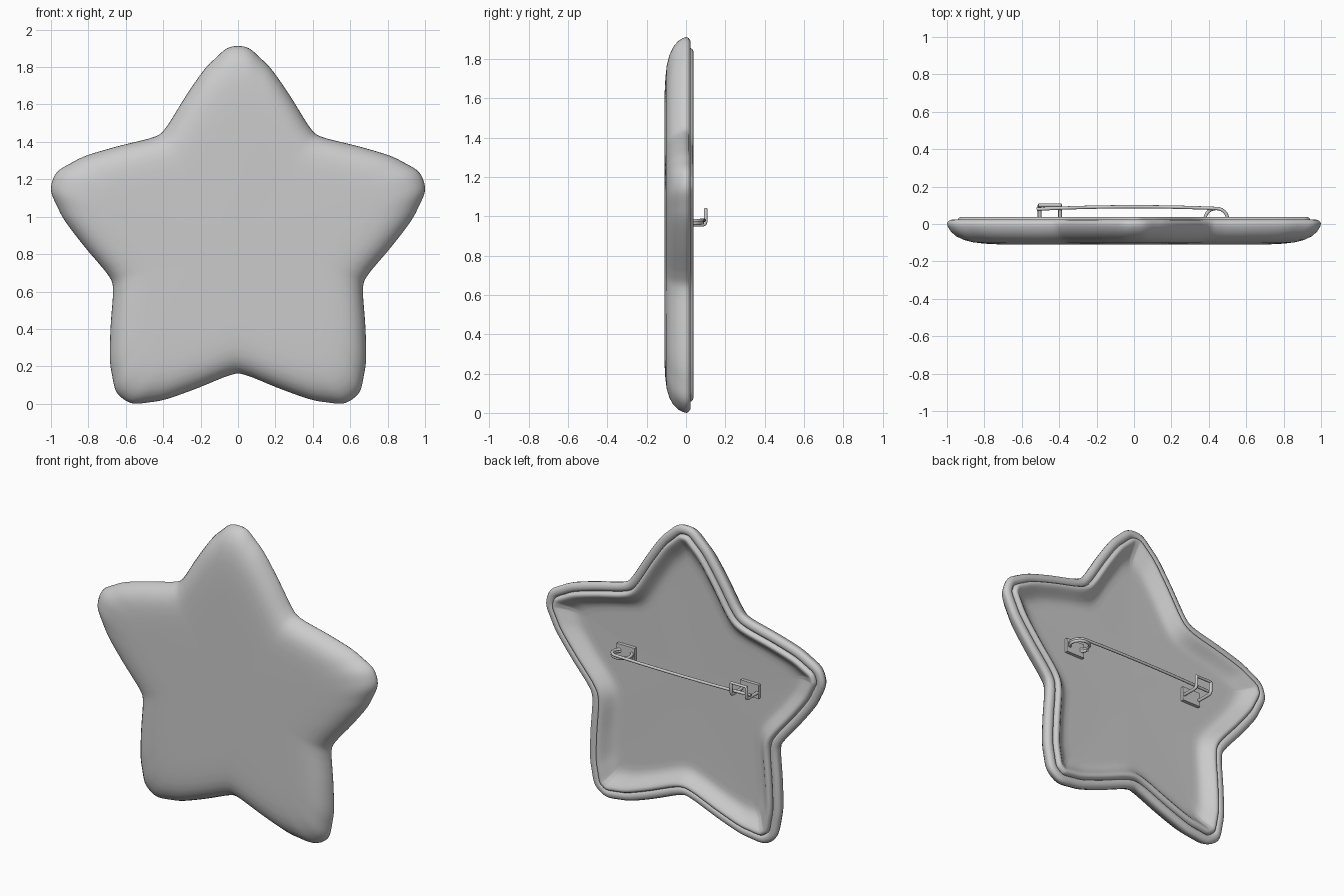
import bpy, bmesh, math
from mathutils import Vector

if "Cube" in bpy.data.objects:
    bpy.data.objects.remove(bpy.data.objects["Cube"])

# Half of one star arm: (sideways, distance from centre), tip to notch
HALF = [(0, 1.053), (0.06, 1.04), (0.122, 0.987), (0.188, 0.918),
        (0.28, 0.785), (0.345, 0.68), (0.38, 0.625), (0.42, 0.578)]
CZ = 0.87


def spline(pts, steps):
    out, n = [], len(pts)
    for i in range(n):
        a, b, c, d = (pts[(i + k) % n] for k in (-1, 0, 1, 2))
        for s in range(steps):
            t = s / steps
            out.append(0.5 * (2 * b + (c - a) * t + (2 * a - 5 * b + 4 * c - d) * t * t
                              + (3 * b - a - 3 * c + d) * t ** 3))
    return out


def star_outline():
    arm = [(-x, r) for x, r in HALF[:0:-1]] + HALF[:-1]
    pts = []
    for k in range(5):
        a = -k * math.tau / 5
        for x, r in arm:
            pts.append(Vector((x * math.cos(a) - r * math.sin(a),
                               x * math.sin(a) + r * math.cos(a))))
    pts = spline(pts, 4)
    w = max(p.x for p in pts)
    return [p / w for p in pts]


OUT = star_outline()
N = len(OUT)
BASE = -min(p.y for p in OUT)
INWARD = []
for i in range(N):
    t = (OUT[(i + 1) % N] - OUT[i - 1]).normalized()
    INWARD.append(Vector((t.y, -t.x)))


def finish(ob, angle):
    bpy.ops.object.select_all(action='DESELECT')
    ob.select_set(True)
    bpy.context.view_layer.objects.active = ob
    bpy.ops.object.shade_smooth_by_angle(angle=math.radians(angle))


def star_loft(name, rings):
    """Skin star rings (scale, inset, y); cap both ends."""
    bm = bmesh.new()
    loops = []
    for k, d, y in rings:
        loops.append([bm.verts.new((p.x * k + n.x * d, y, p.y * k + n.y * d + BASE))
                      for p, n in zip(OUT, INWARD)])
    for a, b in zip(loops, loops[1:]):
        for i in range(N):
            j = (i + 1) % N
            bm.faces.new((a[i], a[j], b[j], b[i]))
    for ring, y in ((loops[0], rings[0][2]), (loops[-1], rings[-1][2])):
        c = bm.verts.new((0, y, BASE))
        for i in range(N):
            bm.faces.new((ring[i], ring[(i + 1) % N], c))
    bmesh.ops.recalc_face_normals(bm, faces=bm.faces)
    me = bpy.data.meshes.new(name)
    bm.to_mesh(me)
    bm.free()
    ob = bpy.data.objects.new(name, me)
    bpy.context.collection.objects.link(ob)
    finish(ob, 50)


# Badge body: flat front, rounded edge, rolled rim, inner bead, dished back
star_loft("badge_shell", [
    (0.60, 0, -0.11), (0.72, 0, -0.109), (0.80, 0, -0.105), (0.86, 0, -0.098),
    (0.91, 0, -0.085), (0.95, 0, -0.066), (0.98, 0, -0.04), (0.995, 0, -0.015),
    (1, 0, 0.003), (1, 0.006, 0.014), (1, 0.018, 0.022), (1, 0.034, 0.024),
    (1, 0.048, 0.019), (1, 0.055, 0.010),
    (1, 0.056, 0.022), (1, 0.063, 0.033), (1, 0.073, 0.037), (1, 0.084, 0.034),
    (0.99, 0.09, 0.024), (0.965, 0.09, 0.007), (0.935, 0.09, -0.012),
    (0.905, 0.09, -0.024), (0.87, 0.09, -0.029), (0.82, 0.09, -0.03)])


def wire(name, pts, radius):
    cu = bpy.data.curves.new(name, 'CURVE')
    cu.dimensions = '3D'
    cu.bevel_depth = radius
    cu.bevel_resolution = 3
    cu.use_fill_caps = True
    sp = cu.splines.new('POLY')
    sp.points.add(len(pts) - 1)
    for q, p in zip(sp.points, pts):
        q.co = (*p, 1)
    ob = bpy.data.objects.new(name, cu)
    bpy.context.collection.objects.link(ob)
    bpy.ops.object.select_all(action='DESELECT')
    ob.select_set(True)
    bpy.context.view_layer.objects.active = ob
    bpy.ops.object.convert(target='MESH')
    finish(bpy.context.object, 50)


# Pin: coil around a vertical axis, then a slightly bowed needle
pin = []
turns = 1.75
for i in range(43):
    u = i / 42
    a = -math.pi + (turns - 0.0) * math.tau * u
    pin.append((0.44 + 0.06 * math.cos(a), 0.027 + 0.056 * math.sin(a), 0.957 + 0.023 * u))
end = pin[-1]
for i in range(1, 17):
    u = i / 16
    pin.append((end[0] + (-0.52 - end[0]) * u,
                end[1] - 0.004 * u + 0.045 * u * (1 - u), 0.98))
wire("pin_wire", pin, 0.009)

# Clasp: two J-shaped legs joined by a top bar
leg = [(-0.03, 0.958), (0.085, 0.957), (0.096, 0.962), (0.101, 0.975), (0.101, 1.025),
       (0.1, 1.036)]
path = [(-0.505, y, z) for y, z in leg] + [(-0.395, y, z) for y, z in reversed(leg)]
wire("clasp_wire", path, 0.01)

# Small anchor plates under the coil and clasp
for name, x in (("coil_plate", 0.44), ("clasp_plate", -0.45)):
    bpy.ops.mesh.primitive_cube_add(size=1, location=(x, -0.022, 0.965))
    ob = bpy.context.object
    ob.name = name
    ob.scale = (0.13, 0.026, 0.09)
